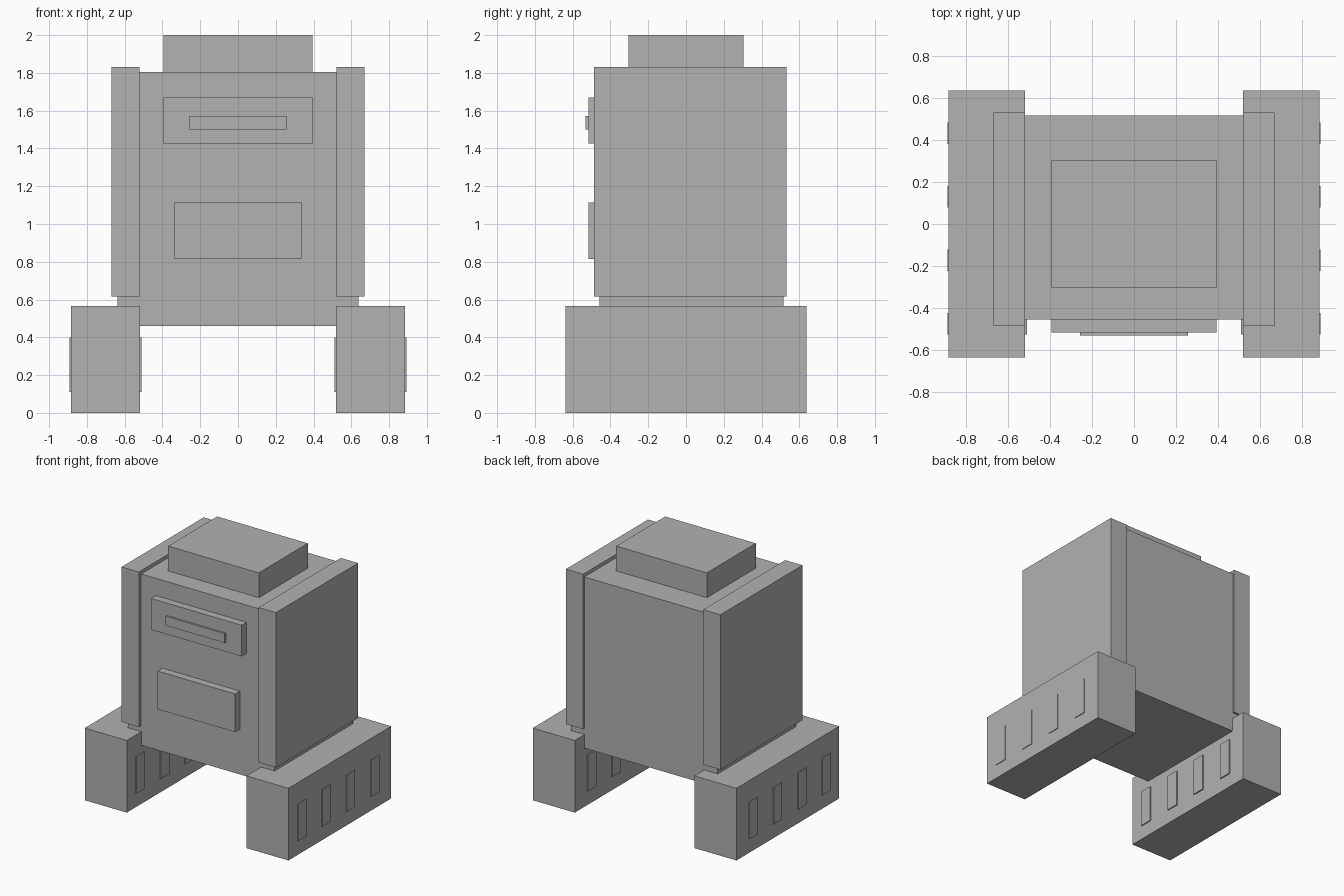
import bpy
from mathutils import Vector

cube = bpy.data.objects.get("Cube")
if cube:
    bpy.data.objects.remove(cube, do_unlink=True)

# Single grey material
GREY = (0.445, 0.445, 0.445, 1)
grey = bpy.data.materials.new("plain_grey")
grey.use_nodes = True
grey.diffuse_color = GREY
grey.node_tree.nodes["Principled BSDF"].inputs["Base Color"].default_value = GREY


def box(name, low, high):
    """Box between two opposite corners."""
    low, high = Vector(low), Vector(high)
    bpy.ops.mesh.primitive_cube_add(size=1, location=(low + high) / 2)
    obj = bpy.context.object
    obj.name = name
    obj.scale = high - low
    bpy.ops.object.transform_apply(location=False, rotation=False, scale=True)
    obj.data.materials.append(grey)
    return obj


def side_box(name, side, inner, outer, y, z):
    """Box on one side of the body, between two distances from the middle."""
    x = sorted((side * inner, side * outer))
    return box(name, (x[0], y[0], z[0]), (x[1], y[1], z[1]))


# Body and raised top hatch
FRONT = -0.457
box("body", (-0.637, FRONT, 0.46), (0.637, 0.517, 1.805))
box("top_hatch", (-0.394, -0.304, 1.805), (0.394, 0.304, 2))

# Front plates
box("upper_front_plate", (-0.394, -0.517, 1.425), (0.394, FRONT, 1.67))
box("slot_bar", (-0.257, -0.532, 1.5), (0.257, -0.517, 1.573))
box("lower_front_plate", (-0.337, -0.517, 0.815), (0.337, FRONT, 1.115))

# Side panels, feet and the small plates on both faces of each foot
for label, side in (("left", 1), ("right", -1)):
    side_box(label + "_side_panel", side, 0.521, 0.671, (-0.487, 0.532), (0.615, 1.832))
    side_box(label + "_foot", side, 0.52, 0.885, (-0.638, 0.638), (0, 0.567))
    for i in range(4):
        y = -0.476 + 0.303 * i
        span = (y - 0.052, y + 0.052)
        side_box(f"{label}_outer_vent_{i + 1}", side, 0.885, 0.891, span, (0.11, 0.4))
        side_box(f"{label}_inner_vent_{i + 1}", side, 0.511, 0.52, span, (0.11, 0.4))
